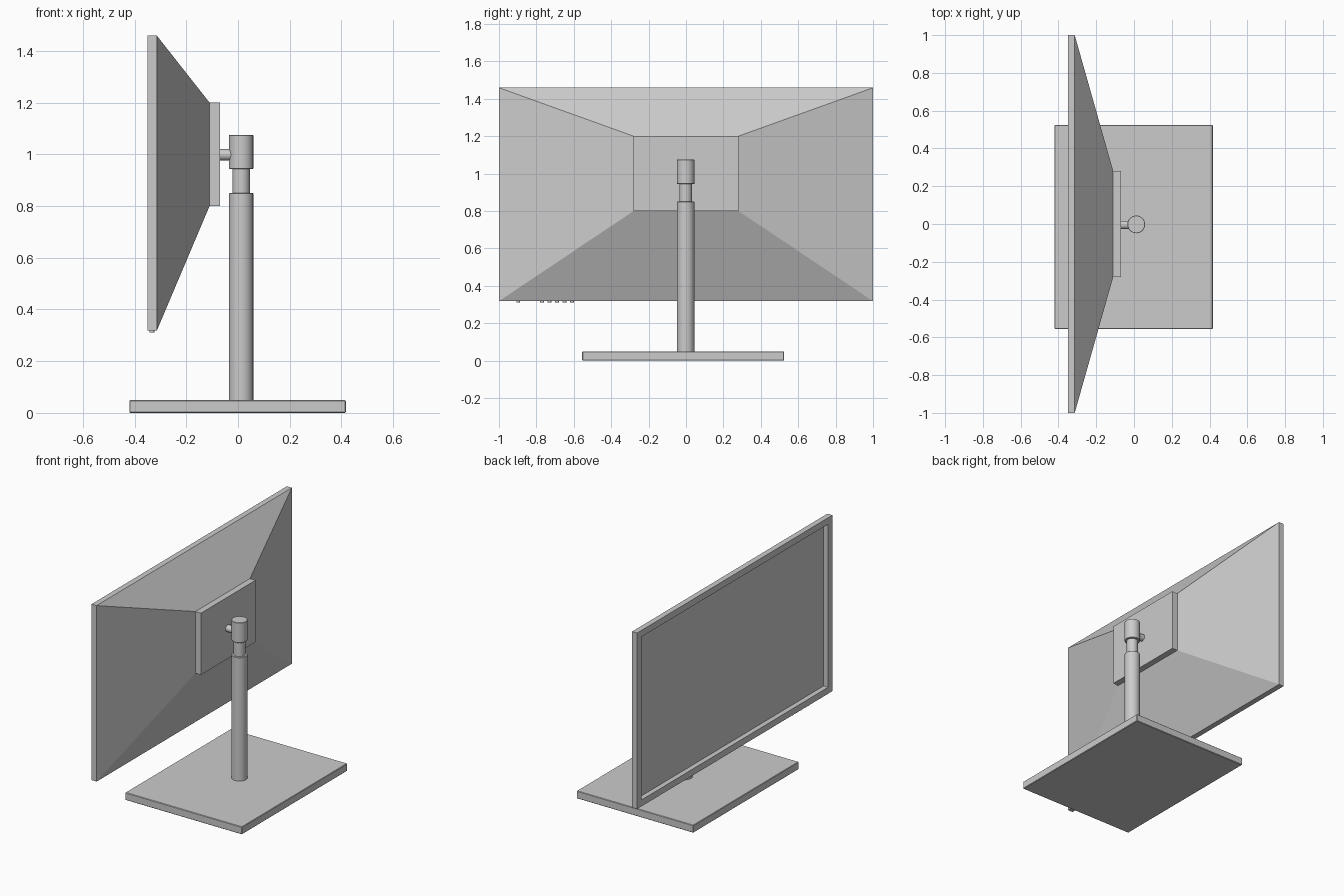
import bpy, bmesh
from mathutils import Matrix, Vector

if "Cube" in bpy.data.objects:
    bpy.data.objects.remove(bpy.data.objects["Cube"])


def finish(name, bm, smooth=False, bevel=0.0):
    bmesh.ops.recalc_face_normals(bm, faces=bm.faces)
    me = bpy.data.meshes.new(name)
    bm.to_mesh(me)
    bm.free()
    ob = bpy.data.objects.new(name, me)
    bpy.context.collection.objects.link(ob)
    if bevel:
        mod = ob.modifiers.new("edge_bevel", 'BEVEL')
        mod.width = bevel
        mod.segments = 1
    if smooth:
        bpy.context.view_layer.objects.active = ob
        ob.select_set(True)
        bpy.ops.object.shade_smooth_by_angle()
        ob.select_set(False)
    return ob


def box(name, lo, hi, bevel=0.0):
    lo, hi = Vector(lo), Vector(hi)
    bm = bmesh.new()
    bmesh.ops.create_cube(bm, size=1, matrix=Matrix.Translation((lo + hi) / 2)
                          @ Matrix.Diagonal((*(hi - lo), 1)))
    return finish(name, bm, bevel=bevel)


def cylinder(name, start, end, radius, sides=32, bevel=0.0):
    a, b = Vector(start), Vector(end)
    turn = (b - a).to_track_quat('Z', 'Y').to_matrix().to_4x4()
    bm = bmesh.new()
    bmesh.ops.create_cone(bm, cap_ends=True, segments=sides, radius1=radius, radius2=radius,
                          depth=(b - a).length, matrix=Matrix.Translation((a + b) / 2) @ turn)
    return finish(name, bm, smooth=True, bevel=bevel)


def loft_rects(name, rings):
    """Skin rectangles (x, half width, bottom z, top z) and cap both ends."""
    bm = bmesh.new()
    loops = [[bm.verts.new((x, y, z)) for y, z in ((-w, b), (w, b), (w, t), (-w, t))]
             for x, w, b, t in rings]
    for l0, l1 in zip(loops, loops[1:]):
        for i in range(4):
            j = (i + 1) % 4
            bm.faces.new((l0[i], l0[j], l1[j], l1[i]))
    bm.faces.new(loops[0])
    bm.faces.new(loops[-1])
    return finish(name, bm)


# Screen housing: recessed panel, bezel, rim and tapered back
loft_rects("screen_housing", [
    (-0.318, 0.957, 0.360, 1.417),
    (-0.350, 0.957, 0.360, 1.417),
    (-0.350, 1.0, 0.318, 1.459),
    (-0.314, 1.0, 0.318, 1.459),
    (-0.110, 0.28, 0.80, 1.20),
])

# Rear mounting block
box("mount_plate", (-0.112, -0.28, 0.80), (-0.07, 0.28, 1.20))

# Control buttons under the bezel
for y in (-0.897, -0.77, -0.73, -0.69, -0.65, -0.61):
    cylinder("button", (-0.333, y, 0.325), (-0.333, y, 0.310), 0.01, 16)

# Stand column, telescoping neck, head and joint arm
px, py = 0.012, -0.002
cylinder("column", (px, py, 0.045), (px, py, 0.85), 0.047, bevel=0.002)
cylinder("neck", (px, py, 0.84), (px, py, 0.95), 0.034)
cylinder("head", (px, py, 0.944), (px, py, 1.075), 0.047, bevel=0.002)
cylinder("joint_arm", (-0.075, -0.005, 0.998), (0.0, -0.005, 0.998), 0.022)

# Base slab
box("base", (-0.42, -0.555, 0.0), (0.417, 0.525, 0.049), bevel=0.003)
